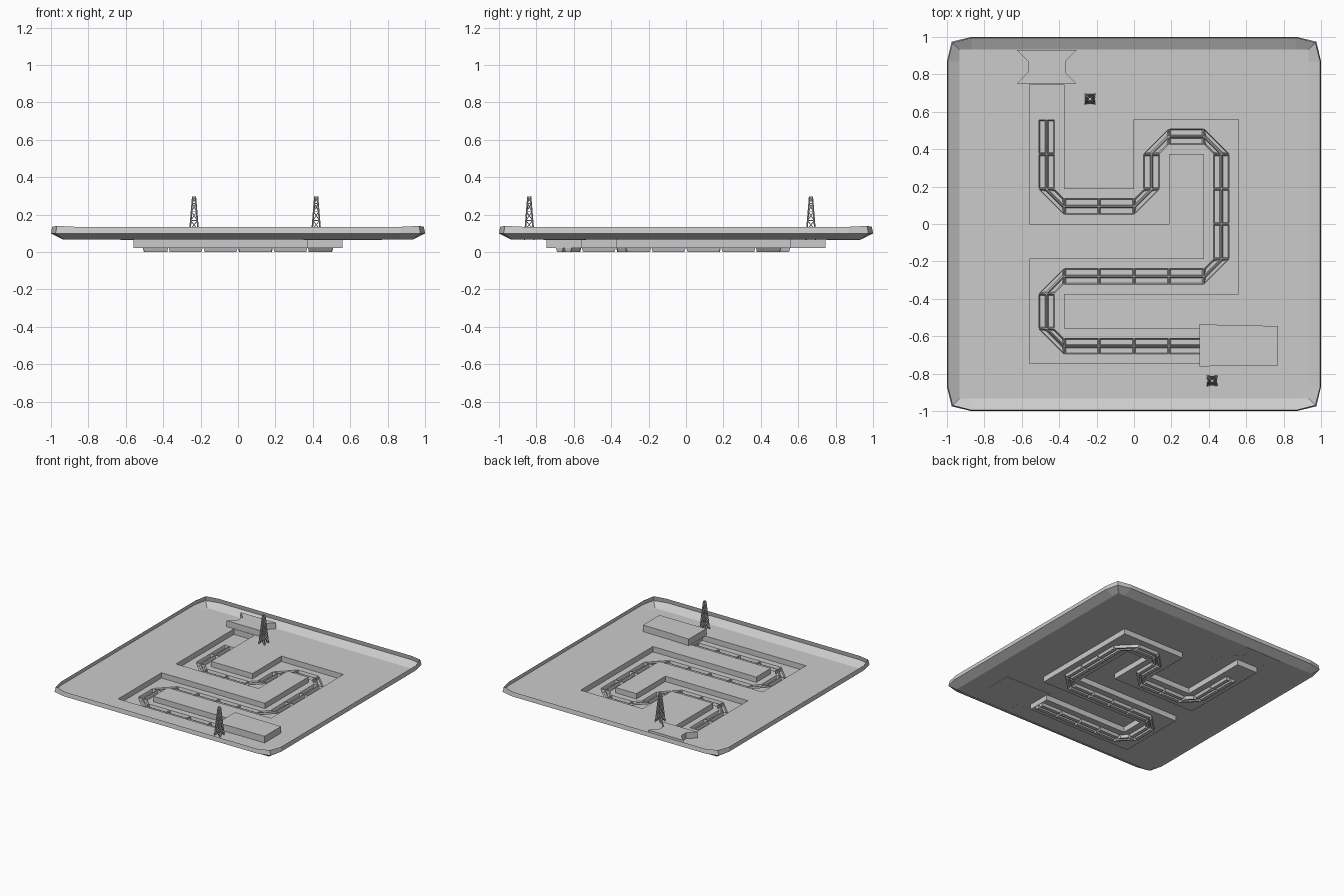
import bpy, bmesh, math
from mathutils import Vector

if "Cube" in bpy.data.objects:
    bpy.data.objects.remove(bpy.data.objects["Cube"])

T = 2 * 0.9333 / 10          # tile size
H = T / 2
Z_TOP, Z_TRENCH, Z_PIT = 0.066, 0.022, 0.0


def tile_centre(c, r):
    return Vector((-0.9333 + (c + 0.5) * T, 0.9333 - (r + 0.5) * T))


class Sheet:
    """Small mesh builder that welds equal points."""
    def __init__(self):
        self.bm, self.cache = bmesh.new(), {}

    def v(self, x, y, z):
        k = (round(x, 4), round(y, 4), round(z, 4))
        if k not in self.cache:
            self.cache[k] = self.bm.verts.new((x, y, z))
        return self.cache[k]

    def face(self, pts):
        vs = []
        for p in pts:
            q = self.v(*p)
            if q not in vs:
                vs.append(q)
        f = self.bm.faces.new(vs)
        f.normal_update()
        if f.normal.z < -1e-4:
            f.normal_flip()
        return f

    def done(self, name):
        me = bpy.data.meshes.new(name)
        self.bm.to_mesh(me)
        self.bm.free()
        ob = bpy.data.objects.new(name, me)
        bpy.context.collection.objects.link(ob)
        return ob


# winding route through the tile grid, given by its turning points
turns = [(2, 1), (2, 4), (5, 4), (5, 2), (7, 2), (7, 6), (2, 6), (2, 8), (6, 8)]
route = [turns[0]]
for (a, b), (c, d) in zip(turns, turns[1:]):
    n = max(abs(c - a), abs(d - b))
    route += [(a + (c - a) * i // n, b + (d - b) * i // n) for i in range(1, n + 1)]
used = set(route)

# ground tiles and trench walls
s = Sheet()
for c in range(10):
    for r in range(10):
        m = tile_centre(c, r)
        if (c, r) not in used:
            s.face([(m.x + a * H, m.y + b * H, Z_TOP) for a, b in ((-1, -1), (1, -1), (1, 1), (-1, 1))])
            continue
        for dx, dy in ((1, 0), (-1, 0), (0, 1), (0, -1)):
            if (c + dx, r - dy) in used:
                continue
            e, n = m + Vector((dx, dy)) * H, Vector((-dy, dx)) * H
            p, q = e + n, e - n
            s.face([(p.x, p.y, Z_TOP), (q.x, q.y, Z_TOP), (q.x, q.y, Z_TRENCH), (p.x, p.y, Z_TRENCH)])
s.done("ground_and_trench_walls")

# trench floor with a double row of sunken trays
s = Sheet()
trays = []
OFF = (-H, -0.045, 0, 0.045, H)
for i, (c, r) in enumerate(route):
    m = tile_centre(c, r)
    step = lambda j: Vector((route[j + 1][0] - route[j][0], route[j][1] - route[j + 1][1]))
    d0 = step(max(i - 1, 0))
    d1 = step(min(i, len(route) - 2))
    n0, n1 = Vector((-d0.y, d0.x)), Vector((-d1.y, d1.x))
    A = [m - d0 * H + n0 * o for o in OFF]
    B = [m + d1 * H + n1 * o for o in OFF]
    turn = d0.x * d1.y - d0.y * d1.x
    for k in range(4):
        pts = [A[k], B[k], B[k + 1], A[k + 1]]
        if turn > 0.5 and k == 0:
            pts.insert(1, m + (d0 - n0.normalized()) * H)
        if turn < -0.5 and k == 3:
            pts.insert(3, m + (d0 + n0.normalized()) * H)
        f = s.face([(p.x, p.y, Z_TRENCH) for p in pts])
        if k in (1, 2) and i > 0:
            trays.append(f)
s.bm.normal_update()
bmesh.ops.inset_individual(s.bm, faces=trays, thickness=0.004)
bmesh.ops.inset_individual(s.bm, faces=trays, thickness=0.008)
for v in {v for f in trays for v in f.verts}:
    v.co.z = Z_PIT
s.done("trench_floor")


# raised rim with clipped corners
def ring(e, k, z, zc):
    quarter = [(e, 0.87, z), (k, k, zc), (0.87, e, z)]
    out = []
    for q in range(4):
        for x, y, h in quarter:
            for _ in range(q):
                x, y = -y, x
            out.append((x, y, h))
    return out


s = Sheet()
rings = [ring(0.9333, 0.9333, Z_TOP, Z_TOP), ring(1.0, 0.975, 0.10, 0.10), ring(0.994, 0.968, 0.135, 0.14)]
for lo, hi in zip(rings, rings[1:]):
    for i in range(12):
        j = (i + 1) % 12
        s.face([lo[i], lo[j], hi[j], hi[i]])
s.done("rim")


# raised pads at both ends of the route
def pad(name, outline, z0, z1):
    p = Sheet()
    p.face([(x, y, z1) for x, y in outline])
    for (a, b), (c, d) in zip(outline, outline[1:] + outline[:1]):
        p.face([(a, b, z0), (c, d, z0), (c, d, z1), (a, b, z1)])
    p.face([(x, y, z0) for x, y in outline]).normal_flip()
    p.done(name)


half = [(0.16, -0.09), (0.10, -0.03), (0.10, 0.03), (0.16, 0.09)]
bow = half + [(-x, y) for x, y in reversed(half)]
pad("entry_pad", [(x - 0.467, y + 0.84) for x, y in bow], Z_TOP - 0.002, 0.115)
pad("exit_pad", [(0.35, -0.762), (0.53, -0.757), (0.77, -0.757), (0.77, -0.545),
                 (0.53, -0.542), (0.35, -0.535)], Z_TOP - 0.002, 0.12)


# lattice towers
def bar(bm, a, b, w):
    a, b = Vector(a), Vector(b)
    d = b - a
    res = bmesh.ops.create_cube(bm, size=1)
    rot = d.to_track_quat('Z', 'Y')
    for v in res['verts']:
        v.co = (a + b) / 2 + rot @ Vector((v.co.x * w, v.co.y * w, v.co.z * d.length))


def tower(name, x, y):
    bm = bmesh.new()
    levels = [Z_TOP + (0.296 - Z_TOP) * (1 - (1 - i / 5) ** 1.15) for i in range(6)]

    def corner(k, z):
        w = 0.026 + (0.007 - 0.026) * (z - Z_TOP) / (0.296 - Z_TOP)
        sx, sy = ((1, 1), (-1, 1), (-1, -1), (1, -1))[k % 4]
        return (x + sx * w, y + sy * w, z)
    for k in range(4):
        bar(bm, corner(k, Z_TOP), corner(k, 0.296), 0.006)
        for lo, hi in zip(levels, levels[1:]):
            bar(bm, corner(k, lo), corner(k + 1, hi), 0.004)
            bar(bm, corner(k + 1, lo), corner(k, hi), 0.004)
            bar(bm, corner(k, hi), corner(k + 1, hi), 0.004)
    me = bpy.data.meshes.new(name)
    bm.to_mesh(me)
    bm.free()
    bpy.context.collection.objects.link(bpy.data.objects.new(name, me))


tower("back_tower", -0.235, 0.668)
tower("front_tower", 0.418, -0.838)
